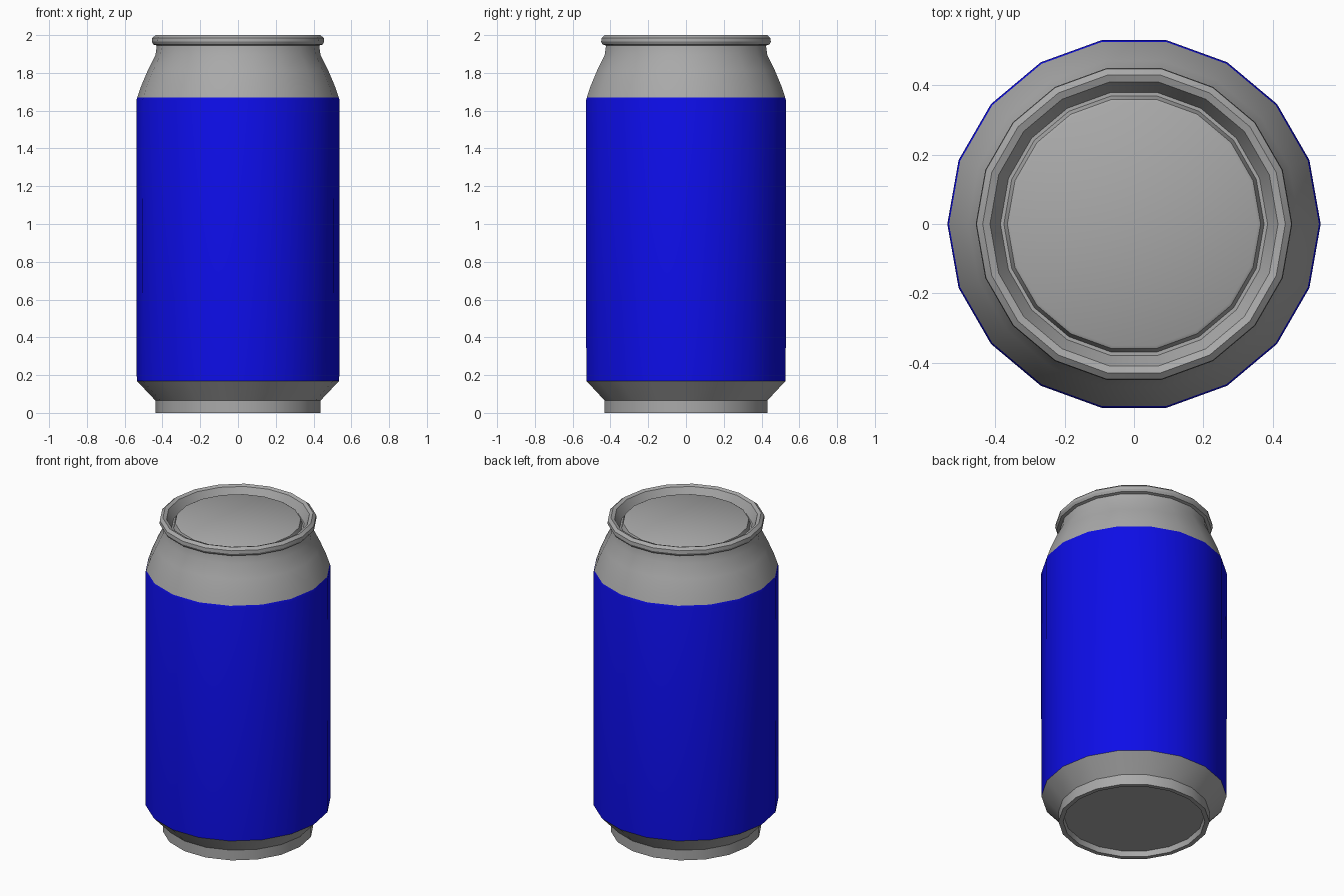
import bpy, bmesh, math

if "Cube" in bpy.data.objects:
    bpy.data.objects.remove(bpy.data.objects["Cube"])

SIDES = 18

def material(name, rgb):
    m = bpy.data.materials.new(name)
    m.diffuse_color = (*rgb, 1)
    m.use_nodes = True
    m.node_tree.nodes["Principled BSDF"].inputs["Base Color"].default_value = m.diffuse_color
    return m

metal = material("grey_metal", (0.4, 0.4, 0.4))
blue = material("blue_label", (0.004, 0.004, 0.8))

def lathe(name, profile, mat):
    """Spin (radius, z) points around z; flat caps close both ends when asked."""
    bm = bmesh.new()
    rings = [[bm.verts.new((r * math.cos(2 * math.pi * i / SIDES),
                            r * math.sin(2 * math.pi * i / SIDES), z))
              for i in range(SIDES)] for r, z in profile]
    for a, b in zip(rings, rings[1:]):
        for i in range(SIDES):
            j = (i + 1) % SIDES
            bm.faces.new((a[i], a[j], b[j], b[i]))
    bm.faces.new(rings[0][::-1])
    bm.faces.new(rings[-1])
    # label colour: outer wall faces between the base chamfer and the shoulder
    for f in bm.faces:
        c = f.calc_center_median()
        outward = abs(f.normal.z) < 0.9 and len(f.verts) == 4
        f.material_index = 1 if outward and 0.17 < c.z < 1.67 else 0
    bm.normal_update()
    me = bpy.data.meshes.new(name)
    bm.to_mesh(me)
    bm.free()
    ob = bpy.data.objects.new(name, me)
    bpy.context.collection.objects.link(ob)
    for m in mat:
        me.materials.append(m)
    bpy.ops.object.select_all(action='DESELECT')
    ob.select_set(True)
    bpy.context.view_layer.objects.active = ob
    bpy.ops.object.shade_smooth_by_angle(angle=math.radians(30))
    return ob

# whole can: recessed base, chamfer, labelled wall, shoulder, neck, rim, lid
lathe("drink_can", [
    (0.405, 0.035), (0.41, 0.0), (0.437, 0.0), (0.437, 0.065),   # base ring
    (0.536, 0.17), (0.538, 1.655), (0.533, 1.67),                # label wall
    (0.513, 1.73), (0.477, 1.815), (0.437, 1.895), (0.43, 1.945),  # shoulder
    (0.448, 1.95), (0.456, 1.965), (0.454, 1.985),               # rim
    (0.436, 2.0), (0.415, 1.992),
    (0.385, 1.935), (0.375, 1.935), (0.365, 1.965), (0.356, 1.97),  # lid groove
], (metal, blue))
